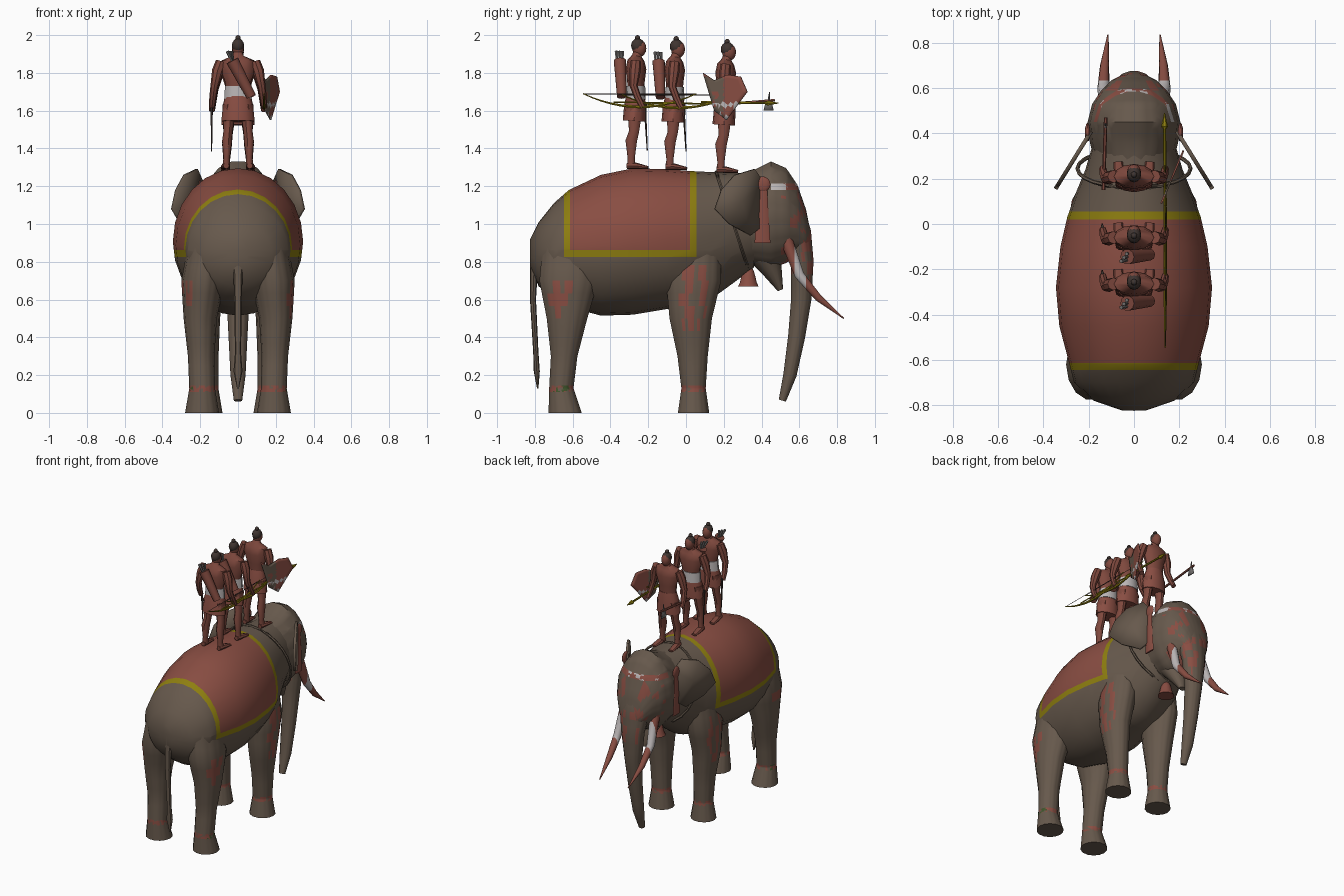
import bpy, bmesh, math
from mathutils import Vector, noise

if "Cube" in bpy.data.objects:
    bpy.data.objects.remove(bpy.data.objects["Cube"])

MATS = {}
parts = []


def material(name, r, g, b):
    m = bpy.data.materials.new(name)
    m.use_nodes = True
    m.diffuse_color = (r, g, b, 1)
    bsdf = next(n for n in m.node_tree.nodes if n.type == 'BSDF_PRINCIPLED')
    bsdf.inputs["Base Color"].default_value = (r, g, b, 1)
    bsdf.inputs["Roughness"].default_value = 0.9
    MATS[name] = m


material("hide", .135, .10, .073)
material("red_cloth", .25, .075, .055)
material("gold", .27, .21, .005)
material("white", .5, .47, .47)
material("skin", .21, .065, .047)
material("hair", .05, .035, .03)
material("green", .05, .09, .025)
material("steel", .17, .16, .155)


def finish(name, bm, mat, rule=None, cuts=(), fine=0):
    """Turn a bmesh into an object; rule(centre) may give another colour per face."""
    for axis, value in cuts:
        n = Vector((axis == 'x', axis == 'y', axis == 'z'))
        bmesh.ops.bisect_plane(bm, geom=bm.verts[:] + bm.edges[:] + bm.faces[:],
                               plane_co=n * value, plane_no=n)
    if fine:
        bmesh.ops.subdivide_edges(bm, edges=bm.edges[:], cuts=fine, use_grid_fill=True)
    bmesh.ops.recalc_face_normals(bm, faces=bm.faces[:])
    names = [mat] + [k for k in MATS if k != mat] if rule else [mat]
    if rule:
        for f in bm.faces:
            f.material_index = names.index(rule(f.calc_center_median()) or mat)
    me = bpy.data.meshes.new(name)
    bm.to_mesh(me)
    bm.free()
    for n in names:
        me.materials.append(MATS[n])
    ob = bpy.data.objects.new(name, me)
    bpy.context.collection.objects.link(ob)
    parts.append(ob)
    return ob


def loft(name, rings, mat, sides=12, along=None, **kw):
    """Skin elliptical rings (x, y, z, half width, half depth) along a path."""
    bm = bmesh.new()
    cs = [Vector(r[:3]) for r in rings]
    loops = []
    for i, r in enumerate(rings):
        t = Vector(along) if along else (cs[min(i + 1, len(cs) - 1)] - cs[max(i - 1, 0)]).normalized()
        ref = Vector((1, 0, 0)) if abs(t.x) < .9 else Vector((0, 1, 0))
        u = (ref - t * ref.dot(t)).normalized()
        v = t.cross(u)
        ang = [2 * math.pi * k / sides for k in range(sides)]
        loops.append([bm.verts.new(cs[i] + u * math.cos(a) * r[3] + v * math.sin(a) * r[-1]) for a in ang])
    for a, b in zip(loops, loops[1:]):
        for k in range(sides):
            j = (k + 1) % sides
            bm.faces.new((a[k], a[j], b[j], b[k]))
    bm.faces.new(loops[0])
    bm.faces.new(loops[-1])
    return finish(name, bm, mat, **kw)


def slices(name, table, mat, **kw):
    """Loft upright slices (y, top, bottom, half width) along y."""
    rings = [(0, y, (a + b) / 2, w, (a - b) / 2) for y, a, b, w in table]
    return loft(name, rings, mat, along=(0, 1, 0), **kw)


def plate(name, pts, mat, thick=.008, **kw):
    bm = bmesh.new()
    vs = [bm.verts.new(p) for p in pts]
    mid = bm.verts.new(sum((v.co for v in vs), Vector()) / len(vs))
    for i, v in enumerate(vs):
        bm.faces.new((v, vs[(i + 1) % len(vs)], mid))
    ob = finish(name, bm, mat, **kw)
    mod = ob.modifiers.new("thickness", 'SOLIDIFY')
    mod.thickness, mod.offset = thick, 0
    return ob


def ball(name, centre, size, mat):
    bm = bmesh.new()
    bmesh.ops.create_uvsphere(bm, u_segments=12, v_segments=8, radius=1)
    for v in bm.verts:
        v.co = Vector(centre) + v.co * Vector(size)
    return finish(name, bm, mat)


def blotch(c, y, z, h, limit=.0):
    """Painted pattern inside an oval patch."""
    near = ((c.y - y) / .09) ** 2 + ((c.z - z) / h) ** 2 < 1
    return near and noise.noise(c * 26) > limit


# Body with the painted saddle cloth and its border
def cloth_rule(c):
    if -.645 < c.y < .055 and c.z > .825:
        inner = -.613 < c.y < .02 and c.z > .862
        return "red_cloth" if inner else "gold"


slices("body", [(-.825, .92, .78, .05), (-.78, 1.01, .67, .18), (-.7, 1.11, .61, .265),
                (-.62, 1.18, .56, .285), (-.45, 1.26, .515, .33), (-.28, 1.295, .52, .345),
                (-.1, 1.29, .55, .325), (.03, 1.28, .57, .295), (.13, 1.275, .6, .26),
                (.24, 1.27, .68, .215), (.36, 1.27, .77, .18)], "hide", sides=24, rule=cloth_rule,
       cuts=[('y', -.645), ('y', -.613), ('y', .02), ('y', .055), ('z', .825), ('z', .862)])


# Legs with painted hips and anklets
def leg_rule(hip_y, hip_z, h):
    def rule(c):
        if .11 < c.z < .145:
            if abs(c.x) > .24 and noise.noise(c * 50) > .2:
                return "green"
            return "red_cloth" if noise.noise(c * 40) > -.15 else None
        return "red_cloth" if blotch(c, hip_y, hip_z, h) and abs(c.x) > .18 else None
    return rule


HIND = [(.19, -.64, 0, .09, .09), (.19, -.66, .13, .068, .066), (.195, -.645, .3, .07, .072),
        (.2, -.63, .5, .088, .11), (.185, -.62, .7, .115, .16), (.16, -.61, .92, .1, .15)]
FORE = [(.17, .04, 0, .088, .085), (.17, .04, .13, .066, .066), (.175, .035, .3, .072, .082),
        (.185, .025, .5, .09, .115), (.18, .04, .7, .105, .15), (.15, .06, .95, .1, .13)]
for side, s in (("left", 1), ("right", -1)):
    for kind, rings, spot in (("hind", HIND, (-.67, .63, .1)), ("fore", FORE, (.03, .63, .19))):
        loft(f"{kind}_leg_{side}", [(s * r[0], *r[1:]) for r in rings], "hide", sides=14,
             along=(0, 0, 1), rule=leg_rule(*spot), cuts=[('z', .11), ('z', .145)], fine=2)


# Head with browband, trunk, jaw and tail
def head_rule(c):
    if c.y > .44 and 1.18 < c.z < 1.215:
        return "white" if noise.noise(c * 60) > .22 else "red_cloth"
    if c.y > .5 and c.z < 1.15 and noise.noise(c * 16) > .25:
        return "red_cloth"


slices("head", [(.22, 1.25, .74, .16), (.36, 1.29, .78, .195), (.45, 1.335, .76, .205),
                (.53, 1.3, .79, .185), (.59, 1.21, .83, .145), (.635, 1.08, .84, .1),
                (.655, .98, .86, .06)], "hide", sides=18, rule=head_rule,
       cuts=[('z', 1.18), ('z', 1.215)], fine=2)
loft("trunk", [(0, .55, 1.1, .11, .07), (0, .59, .95, .11, .075), (0, .615, .8, .085, .062),
               (0, .61, .6, .06, .055), (0, .585, .4, .05, .046), (0, .55, .2, .04, .036),
               (0, .51, .065, .022, .02)], "hide", sides=14, fine=2,
     rule=lambda c: "red_cloth" if c.z > .65 and noise.noise(c * 16) > .25 else None)
loft("jaw", [(0, .4, .86, .12, .09), (0, .45, .77, .08, .06), (0, .5, .65, .025, .015)], "hide")
loft("tail", [(0, -.8, .92, .03, .025), (0, -.81, .6, .02, .016), (0, -.795, .32, .016, .014),
              (0, -.79, .22, .024, .016), (0, -.785, .13, .005, .004)], "hide", sides=8)

# Ears, tusks and cheek tassels
EAR = [(.41, 1.22), (.36, 1.29), (.26, 1.26), (.19, 1.18), (.155, 1.08), (.23, 1.0), (.34, .94), (.39, .98)]
for side, s in (("left", 1), ("right", -1)):
    plate(f"ear_{side}", [(s * (.195 + (.4 - y) * .62), y, z) for y, z in EAR], "hide", .018)
    loft(f"tusk_{side}", [(s * .12, .53, .92, .035), (s * .135, .6, .73, .027),
                          (s * .13, .7, .61, .02), (s * .115, .835, .5, .003)], "red_cloth", sides=10,
         rule=lambda c: "white" if .575 < c.y < .635 else None, cuts=[('y', .575), ('y', .635)])
    loft(f"tassel_{side}", [(s * .205, .405, 1.2, .006, .025), (s * .208, .405, 1.05, .007, .032),
                            (s * .205, .405, .9, .007, .042)], "red_cloth", sides=8)
    ball(f"tassel_disc_{side}", (s * .205, .405, 1.21), (.012, .042, .042), "red_cloth")

# Neck cord and bell
cord = []
for i in range(25):
    a = 2 * math.pi * i / 24
    cord.append((.25 * math.sin(a), .245 - .085 * math.cos(a), 1.02 + .255 * math.cos(a), .009, .009))
loft("neck_cord", cord, "hide", sides=6)
loft("bell", [(0, .33, .67, .055), (0, .33, .69, .046), (0, .33, .73, .036),
              (0, .33, .755, .028), (0, .33, .785, .008)], "red_cloth", sides=14)


# Riders
def rider(tag, y, z, archer):
    def part(name, rings, mat="skin", **kw):
        return loft(f"{tag}_{name}", [(r[0], r[1] + y, r[2] + z, *r[3:]) for r in rings], mat, **kw)

    for side, s in (("left", 1), ("right", -1)):
        part(f"leg_{side}", [(s * .062, -.025, .015, .02, .022), (s * .06, -.025, .06, .017, .02),
                             (s * .058, -.025, .15, .026, .032), (s * .053, -.01, .2, .024, .028),
                             (s * .045, -.005, .34, .037, .045)], sides=10)
        part(f"foot_{side}", [(s * .062, -.048, .018, .016), (s * .065, 0, .018, .024, .017),
                              (s * .07, .065, .008, .02, .008)], sides=8)
        part(f"arm_{side}", [(s * .09, 0, .57, .028), (s * .108, -.005, .52, .03), (s * .125, -.012, .44, .021),
                             (s * .133, .01, .38, .019), (s * .138, .035, .33, .016)], sides=8)
    part("skirt", [(0, -.01, .255, .088, .06), (0, -.005, .34, .08, .057), (0, 0, .41, .062, .045)], "red_cloth")
    part("torso", [(0, 0, .39, .062, .042), (0, 0, .46, .068, .046), (0, 0, .53, .092, .055),
                   (0, 0, .575, .088, .045), (0, .005, .6, .03, .026), (0, .012, .63, .02, .022)])
    ball(f"{tag}_head", (0, y + .018, z + .64), (.031, .037, .046), "skin")
    ball(f"{tag}_hair", (0, y + .01, z + .655), (.032, .036, .038), "hair")
    ball(f"{tag}_topknot", (0, y + .008, z + .695), (.014, .014, .015), "hair")
    if not archer:
        return
    part("sash", [(0, 0, .37, .073, .052), (0, 0, .44, .069, .049)], "white")
    part("quiver", [(.07, -.075, .385, .026), (-.03, -.085, .575, .034)], "skin", sides=10)
    for k in (-1, 0, 1):
        part("arrow_%d" % (k + 2), [(-.025, -.085 + k * .014, .56, .005),
                                    (-.045 + k * .012, -.088 + k * .016, .625, .009)], "steel", sides=5)
    arc = [i / 6 for i in range(-6, 7)]
    part("bow", [(.138, .02 + t * .3, .33 + .07 * t * t, .009 - .006 * abs(t)) for t in arc], "gold", sides=6)
    part("bowstring", [(.138, -.28, .398, .002), (.138, .32, .398, .002)], "hair", sides=4)
    part("held_arrow", [(.14, -.12, .355, .004), (.14, .3, .35, .004)], "gold", sides=5)
    part("sword", [(-.14, .05, .35, .008), (-.14, .05, .28, .006), (-.14, .06, .1, .003)], "hair", sides=5)


rider("rear_rider", -.265, 1.29, True)
rider("middle_rider", -.06, 1.285, True)
rider("lead_rider", .21, 1.27, False)

# Lead rider's shield, axe and spear
SHIELD = [(.09, 1.8), (.15, 1.76), (.22, 1.79), (.29, 1.78), (.325, 1.7), (.28, 1.64), (.215, 1.55), (.15, 1.6), (.12, 1.7)]


def shield_rule(c):
    if c.z < 1.64 and noise.noise(c * 45) > .05:
        return "white"
    return "red_cloth" if c.y > .2 or noise.noise(c * 30) > .25 else None


plate("shield", [(.12 + (y - .09) * .42, y, z) for y, z in SHIELD], "hide", rule=shield_rule, fine=4)
loft("axe_handle", [(-.135, .15, 1.63, .008), (-.125, .47, 1.655, .008)], "skin", sides=6)
plate("axe_blade", [(-.126, .425, 1.66), (-.126, .45, 1.66), (-.126, .465, 1.6), (-.126, .41, 1.6)], "steel")
loft("axe_spike", [(-.126, .438, 1.64, .009), (-.126, .442, 1.7, .002)], "steel", sides=5)
loft("spear", [(.138, .08, 1.645, .007), (.135, .42, 1.64, .007), (.135, .43, 1.64, .015),
               (.135, .49, 1.64, .002)], "gold", sides=6)

# Smooth shading with sharp creases kept
for ob in bpy.context.selected_objects:
    ob.select_set(False)
for ob in parts:
    ob.select_set(True)
bpy.context.view_layer.objects.active = parts[0]
bpy.ops.object.shade_smooth_by_angle(angle=math.radians(40))
